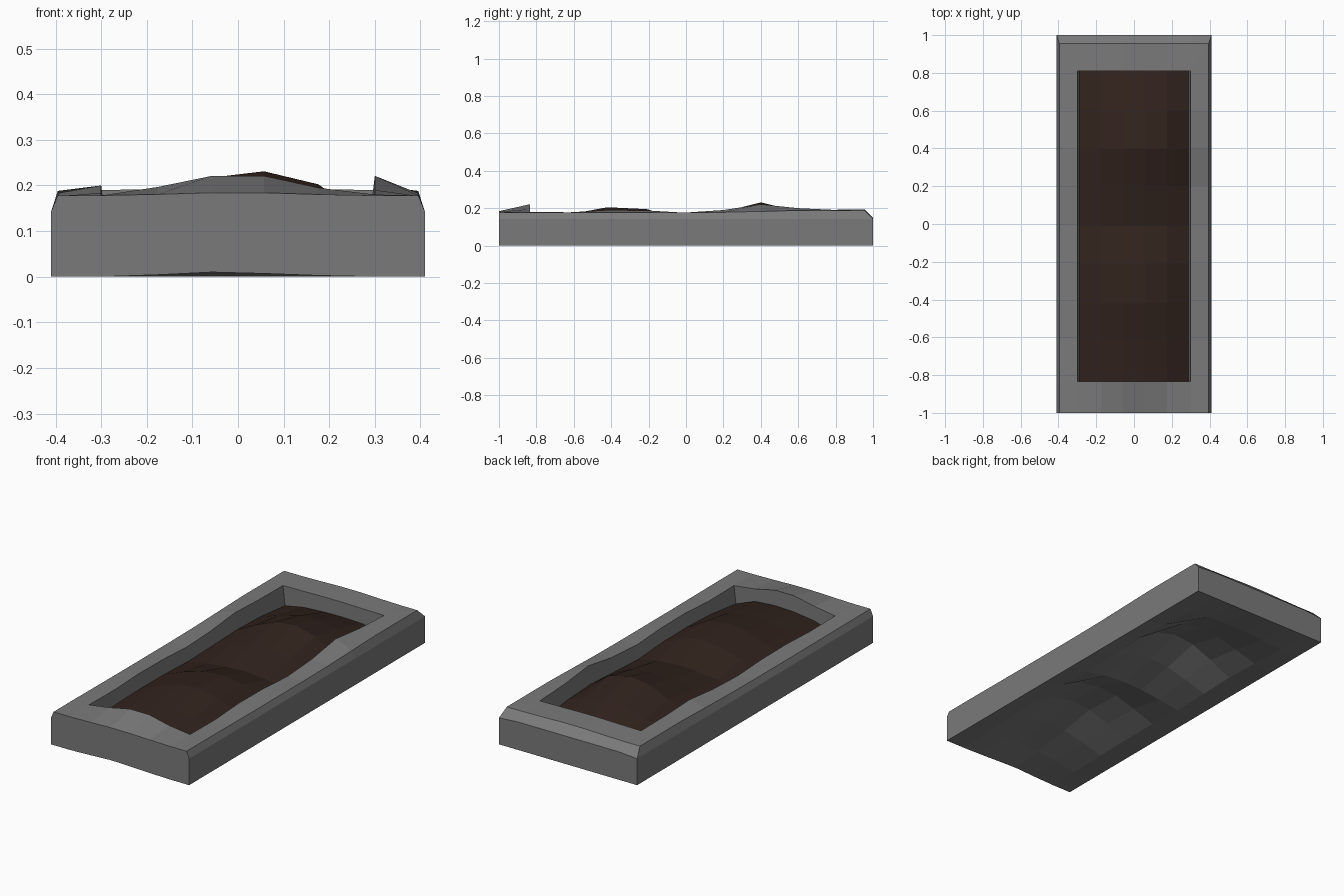
import bpy, bmesh

if "Cube" in bpy.data.objects:
    bpy.data.objects.remove(bpy.data.objects["Cube"])

# Shared grid stations: columns across x, rows along y
XS = [-.41, -.30, -.176, -.057, .057, .176, .30, .41]
YS = [-1, -.835, -.62, -.42, -.21, -.01, .2, .4, .6, .81, 1]
NX, NY = len(XS) - 1, len(YS) - 1

# Heights read along the length
RIGHT_RIM = [.178, .18, .178, .19, .188, .176, .19, .221, .2, .19, .188]
LEFT_RIM = [.178, .178, .176, .184, .182, .172, .18, .20, .192, .19, .188]
OUTER_RIM = [.178, .178, .177, .176, .176, .176, .178, .183, .188, .188, .188]
# Swelling that lifts soil and underside together, by row and by column
SWELL = [.01, .043, .073, .11, .1, .04, .085, .136, .088, .02, 0]
ACROSS = [0, .12, .55, .9, 1, .79, .22, 0]
RIM_ACROSS = [0, 0, .42, 1, 1, .38, 0, 0]
SOIL_BASE = .095


def perimeter():
    return ([(i, 0) for i in range(NX)] + [(NX, j) for j in range(NY)] +
            [(i, NY) for i in range(NX, 0, -1)] + [(0, j) for j in range(NY, 0, -1)])


def inner(i, j):
    return min(max(i, 1), NX - 1), min(max(j, 1), NY - 1)


def soil_z(i, j):
    corner = j in (1, NY - 1) and i in (1, NX - 1)
    return .085 if corner else SOIL_BASE + SWELL[j] * ACROSS[i]


def floor_z(i, j):
    if j == 0:
        return SWELL[0] * RIM_ACROSS[i] * (1 if i < 4 else .7)
    return SWELL[j] * ACROSS[i]


# One function per ring of the kerb section
def ring_bottom(i, j):
    return XS[i], YS[j], floor_z(i, j)


def ring_side(i, j):
    z = .178 + .006 * RIM_ACROSS[i] if j == 0 else .15
    if i in (0, NX):
        z = .142
    return XS[i], YS[j], z


def ring_bevel(i, j):
    x = max(-.395, min(.395, XS[i]))
    y = .955 if j == NY else YS[j]
    bump = .006 * RIM_ACROSS[i] if j in (0, NY) else 0
    return x, y, OUTER_RIM[j] + bump


def ring_rim(i, j):
    i, j = inner(i, j)
    if i == 1:
        z = LEFT_RIM[j]
    elif i == NX - 1:
        z = RIGHT_RIM[j]
    else:
        z = .179 + .042 * RIM_ACROSS[i] if j == 1 else .19 + .004 * RIM_ACROSS[i]
    return XS[i], YS[j], z


def ring_wall(i, j):
    i, j = inner(i, j)
    return XS[i] * .96, YS[j], soil_z(i, j)


def material(name, colour):
    mat = bpy.data.materials.new(name)
    mat.diffuse_color = colour
    mat.use_nodes = True
    mat.node_tree.nodes["Principled BSDF"].inputs["Base Color"].default_value = mat.diffuse_color
    return mat


def finish(bm, name, mat):
    bmesh.ops.remove_doubles(bm, verts=bm.verts, dist=.0005)
    bmesh.ops.recalc_face_normals(bm, faces=bm.faces)
    me = bpy.data.meshes.new(name)
    bm.to_mesh(me)
    bm.free()
    ob = bpy.data.objects.new(name, me)
    bpy.context.collection.objects.link(ob)
    me.materials.append(mat)
    return ob


def add_grid(bm, i0, i1, j0, j1, point, flip=False):
    vs = {(i, j): bm.verts.new(point(i, j))
          for i in range(i0, i1 + 1) for j in range(j0, j1 + 1)}
    for i in range(i0, i1):
        for j in range(j0, j1):
            q = [vs[i, j], vs[i + 1, j], vs[i + 1, j + 1], vs[i, j + 1]]
            bm.faces.new(q[::-1] if flip else q)


# Stone kerb with its uneven underside
bm = bmesh.new()
path = perimeter()
rings = [[bm.verts.new(f(i, j)) for i, j in path]
         for f in (ring_bottom, ring_side, ring_bevel, ring_rim, ring_wall)]
for a, b in zip(rings, rings[1:]):
    for k in range(len(path)):
        n = (k + 1) % len(path)
        bm.faces.new((a[k], a[n], b[n], b[k]))
add_grid(bm, 0, NX, 0, NY, ring_bottom, True)
finish(bm, "stone_kerb", material("dark_stone", (.195, .195, .195, 1)))

# Mounded soil filling the kerb
bm = bmesh.new()
add_grid(bm, 1, NX - 1, 1, NY - 1,
         lambda i, j: (XS[i] * (.96 if i in (1, NX - 1) else 1), YS[j], soil_z(i, j)))
soil = finish(bm, "soil_bed", material("soil", (.03, .016, .012, 1)))
if sum(p.normal.z for p in soil.data.polygons) < 0:
    soil.data.flip_normals()
